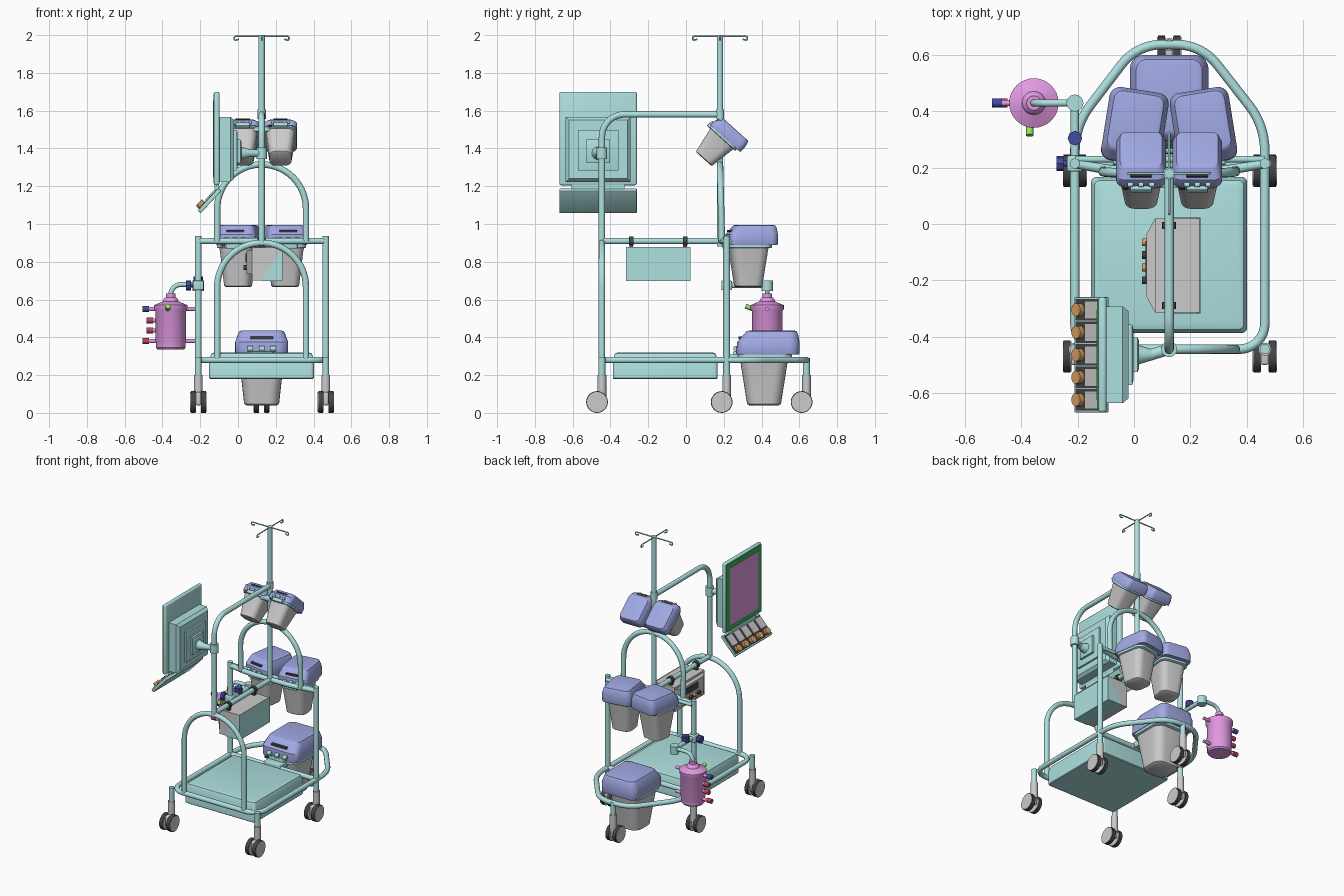
import bpy, bmesh, math
from math import sin, cos, pi, radians
from mathutils import Vector, Matrix, Euler

if "Cube" in bpy.data.objects:
    bpy.data.objects.remove(bpy.data.objects["Cube"])

def material(name, *rgb):
    m = bpy.data.materials.new(name)
    m.diffuse_color = (*rgb, 1)
    m.use_nodes = True
    m.node_tree.nodes["Principled BSDF"].inputs["Base Color"].default_value = m.diffuse_color
    return m

TEAL = material("teal", .42, .75, .74)
BLUE = material("blue", .36, .40, .78)
PINK = material("magenta", .76, .32, .76)
GREEN = material("green", .05, .45, .1)
LIME = material("lime", .3, .8, .1)
NAVY = material("navy", .06, .07, .35)
RED = material("red", .5, .05, .12)
ORANGE = material("orange", .7, .35, .12)
BLACK = material("black", .06, .06, .06)
GREY = None
CX = .125
I = Matrix.Identity(4)

def finish(name, bm, mat, M=I):
    bmesh.ops.recalc_face_normals(bm, faces=bm.faces)
    me = bpy.data.meshes.new(name)
    bm.to_mesh(me)
    bm.free()
    o = bpy.data.objects.new(name, me)
    o.matrix_world = M
    if mat:
        me.materials.append(mat)
    bpy.context.collection.objects.link(o)
    return o

def box(name, lo, hi, mat=None, bevel=0, M=I):
    bm = bmesh.new()
    bmesh.ops.create_cube(bm, size=1)
    lo, hi = Vector(lo), Vector(hi)
    for v in bm.verts:
        v.co = Vector([(a + b) / 2 + c * (b - a) for a, b, c in zip(lo, hi, v.co)])
    if bevel:
        bmesh.ops.bevel(bm, geom=bm.edges[:], offset=bevel, segments=3, profile=.5, affect='EDGES')
    return finish(name, bm, mat, M)

def cyl(name, p, q, r, mat=None, r2=None, n=24, M=I):
    p, q = Vector(p), Vector(q)
    bm = bmesh.new()
    bmesh.ops.create_cone(bm, cap_ends=True, segments=n, radius1=r, radius2=r if r2 is None else r2, depth=(q - p).length)
    bm.transform(Matrix.Translation((p + q) / 2) @ (q - p).to_track_quat('Z', 'Y').to_matrix().to_4x4())
    return finish(name, bm, mat, M)

def loft(name, rings, mat=None, M=I):
    """Skin a list of closed point rings and cap both ends."""
    bm = bmesh.new()
    vs = [[bm.verts.new(p) for p in ring] for ring in rings]
    n = len(vs[0])
    for a, b in zip(vs, vs[1:]):
        for i in range(n):
            bm.faces.new((a[i], a[(i + 1) % n], b[(i + 1) % n], b[i]))
    bm.faces.new(vs[0][::-1])
    bm.faces.new(vs[-1])
    return finish(name, bm, mat, M)

def rrect(z, w, d, r, cy=0, n=5):
    out = []
    for k, (sx, sy) in enumerate([(1, 1), (-1, 1), (-1, -1), (1, -1)]):
        for i in range(n + 1):
            a = pi / 2 * (k + i / n)
            out.append((sx * (w / 2 - r) + r * cos(a), cy + sy * (d / 2 - r) + r * sin(a), z))
    return out

def lathe(name, prof, loc, mat, n=32):
    return loft(name, [[(r * cos(2 * pi * i / n), r * sin(2 * pi * i / n), z) for i in range(n)]
                       for r, z in prof], mat, Matrix.Translation(loc))

def tube(name, pts, r=.017, d=.05, mat=TEAL, cyclic=False, n=8):
    """Round tube along a path whose corners are rounded by d."""
    pts = [Vector(p) for p in pts]
    path = []
    for i, p in enumerate(pts):
        if not cyclic and i in (0, len(pts) - 1):
            path.append(p)
            continue
        u = (pts[i - 1] - p).normalized()
        v = (pts[(i + 1) % len(pts)] - p).normalized()
        w = cos((pi - u.angle(v)) / 2)
        for k in range(n + 1):
            t = k / n
            b = ((1 - t) ** 2, 2 * t * (1 - t) * w, t * t)
            path.append(((p + u * d) * b[0] + p * b[1] + (p + v * d) * b[2]) / sum(b))
    cu = bpy.data.curves.new(name, 'CURVE')
    cu.dimensions = '3D'
    cu.bevel_depth, cu.bevel_resolution, cu.use_fill_caps = r, 4, True
    s = cu.splines.new('POLY')
    s.points.add(len(path) - 1)
    for pt, co in zip(s.points, path):
        pt.co = (*co, 1)
    s.use_cyclic_u = cyclic
    tmp = bpy.data.objects.new(name + "_path", cu)
    me = bpy.data.meshes.new_from_object(tmp)
    bpy.data.objects.remove(tmp)
    me.materials.clear()
    me.materials.append(mat)
    o = bpy.data.objects.new(name, me)
    bpy.context.collection.objects.link(o)
    return o

# Frame: base loop, posts, hoops, bars and mast
L, R, F, B = -.21, .465, -.445, .215
tube("base_loop", [(L, F, .28), (R, F, .28), (R, .35, .28), (.24, .638, .28), (.01, .638, .28), (L, .35, .28)], d=.09, cyclic=True)
tube("base_crossbar", [(L, B, .28), (R, B, .28)])
for side, x in (("left", L), ("right", R)):
    cyl(side + "_rear_post", (x, B, .2), (x, B, .937), .018, TEAL)
    cyl(side + "_front_stub", (x, F, .2), (x, F, .297), .018, TEAL)
cyl("tail_stub", (CX, .638, .2), (CX, .638, .29), .018, TEAL)
tube("front_hoop", [(-.11, F, .28), (-.11, F, .9), (.36, F, .9), (.36, F, .28)], d=.234, n=14)
tube("rear_hoop", [(-.11, .19, .91), (-.11, .18, 1.315), (.36, .18, 1.315), (.36, .19, .91)], d=.234, n=14)
tube("rear_bowed_bar", [(L, B, .91), (-.05, .185, .91), (.3, .185, .91), (R, B, .91)], d=.08)
tube("rear_straight_bar", [(L, .23, .91), (R, .23, .91)], r=.012)
tube("centre_bar", [(CX, F, .91), (CX, .19, .91)])
tube("mast", [(CX, F, .89), (CX, F, 1.58), (CX, .18, 1.58)], d=.12, n=12)
cyl("drip_pole", (CX, .18, .88), (CX, .18, 2), .017, TEAL)
cyl("pole_collar", (CX, .18, 1.555), (CX, .18, 1.605), .022, TEAL)
for i in range(4):
    c, s = round(cos(i * pi / 2)), round(sin(i * pi / 2))
    tube("hook_%d" % i, [(CX + c * a, .18 + s * a, z) for a, z in ((0, 1.993), (.145, 1.993), (.145, 1.972), (.12, 1.978))], r=.004, d=.008)

# Casters
for name, x, y in (("front_left", L, F), ("front_right", R, F), ("rear_left", L, B), ("rear_right", R, B), ("tail", CX, .638)):
    wy = y - .026
    cyl(name + "_caster_stem", (x, y, .08), (x, y, .2), .023)
    box(name + "_caster_fork", (x - .014, wy - .03, .04), (x + .014, y + .015, .11), None, .008)
    for s in (-1, 1):
        cyl(name + "_tyre", (x + s * .015, wy, .0575), (x + s * .04, wy, .0575), .0575, BLACK, n=32)
        cyl(name + "_hub", (x + s * .013, wy, .0575), (x + s * .043, wy, .0575), .053, n=32)

# Base equipment case
loft("base_case", [rrect(z, w, w, .02) for z, w in ((.18, .545), (.185, .555), (.285, .555), (.315, .53), (.32, .50))],
     TEAL, Matrix.Translation((CX, -.11, 0)))

# Lidded bins
def lidded_bin(name, loc, s, tilt=0, turn=0):
    M = Matrix.Translation(loc) @ Euler((radians(tilt), 0, radians(turn))).to_matrix().to_4x4() @ Matrix.Diagonal((*s, 1))
    loft(name + "_body", [rrect(z, w, d, r, -.02) for z, w, d, r in
         ((-.27, .16, .155, .05), (-.262, .185, .18, .055), (-.04, .235, .25, .06), (0, .25, .265, .06))], GREY, M)
    loft(name + "_rim", [rrect(z, w, w + .02, .06, -.015) for z, w in ((-.022, .255), (-.018, .268), (.004, .268))], TEAL, M)
    loft(name + "_lid", [rrect(z, w, d, r, cy) for z, w, d, r, cy in
         ((0, .275, .33, .05, 0), (.008, .28, .335, .05, 0), (.065, .28, .33, .05, .003), (.108, .25, .285, .045, .018),
          (.122, .235, .265, .04, .02), (.125, .215, .245, .035, .02))], BLUE, M)
    box(name + "_lid_slot", (-.06, -.155, .082), (.06, -.12, .094), BLACK, M=M)
    box(name + "_bracket", (-.06, -.185, -.025), (.06, -.13, .015), TEAL, .005, M)
    for x in (-.06, 0, .06):
        cyl(name + "_hinge", (x - .015, -.168, .03), (x + .015, -.168, .03), .015, TEAL, n=12, M=M)
    box(name + "_latch", (-.1, -.172, -.012), (-.07, -.14, .004), BLACK, M=M)

lidded_bin("lower_bin", (CX, .433, .31), (1, 1, 1))
for side, s in (("left", -1), ("right", 1)):
    lidded_bin(side + "_middle_bin", (CX + s * .122, .345, .89), (.76, .79, .83), turn=s * 9)
    lidded_bin(side + "_small_bin", (CX + s * .1, .208, 1.452), (.63, .64, .58), tilt=-42)
box("small_bin_bracket", (.03, .13, 1.49), (.22, .19, 1.515), TEAL, .006)
box("lower_bin_mount", (.06, .2, .27), (.19, .29, .31), TEAL, .006)

# Hanging control box with teal wedge, knobs and clamps
def prism(name, prof, y0, y1, mat):
    return loft(name, [[(x, y, z) for x, z in prof] for y in (y0, y1)], mat)
box("control_box", (.075, -.315, .702), (.232, .02, .875))
loft("control_panel", [[(x, y, z) for y, z in ((a, .735), (b, .735), (b, .86), (a, .86))]
     for x, a, b in ((.075, -.315, .02), (.045, -.26, -.035))])
prism("control_box_wedge", ((CX, .699), (.236, .699), (.236, .877)), -.318, .023, TEAL)
for i in range(4):
    y = -.2 + i * .045
    cyl("control_knob", (.045, y, .77), (.028, y, .77), .014, ORANGE if i % 2 else BLACK, n=16)
box("control_screen", (.041, -.2, .8), (.046, -.06, .845), BLACK)
for y in (-.29, -.005):
    cyl("box_clamp", (CX, y - .012, .91), (CX, y + .012, .91), .025, BLACK)
    box("box_hanger", (CX - .015, y - .01, .87), (CX + .015, y + .01, .9), BLACK)

# Monitor with stepped back, facing left
YM = -.465
box("monitor_slab", (-.127, YM - .205, 1.205), (-.098, YM + .205, 1.70), TEAL, .01)
box("screen_frame", (-.131, YM - .195, 1.215), (-.12, YM + .195, 1.69), GREEN)
box("screen", (-.133, YM - .16, 1.25), (-.12, YM + .16, 1.655), PINK)
def step(name, x0, x1, h0, h1, c):
    loft(name, [[(x, YM + a * h, c + b * h) for a, b in ((-1, -1), (1, -1), (1, 1), (-1, 1))]
                for x, h in ((x0, h0), ((x0 + 3 * x1) / 4, h0), (x1, h1))], TEAL)
step("monitor_housing", -.1, -.02, .172, .155, 1.395)
step("monitor_back_step", -.02, -.002, .107, .09, 1.39)
step("monitor_mount_plate", -.003, .018, .062, .05, 1.385)
cyl("monitor_arm", (.015, YM, 1.375), (.07, YM, 1.375), .035, TEAL, .018)
cyl("monitor_arm_link", (.06, YM, 1.375), (CX, F, 1.375), .02, TEAL)
cyl("monitor_arm_collar", (CX, F, 1.345), (CX, F, 1.405), .028, TEAL)
box("tray_hinge", (-.125, YM - .14, 1.175), (-.1, YM + .14, 1.21), TEAL)

# Sloped key tray
T = Matrix.Translation((-.153, YM, 1.125)) @ Matrix.Rotation(radians(-47), 4, 'Y')
box("key_tray", (-.08, -.205, -.014), (.08, .205, .008), TEAL, .004, T)
for i in range(5):
    y = (i - 2) * .08
    box("key_bezel", (-.07, y - .038, 0), (.07, y + .038, .011), BLACK, M=T)
    box("key", (-.015, y - .032, .005), (.062, y + .032, .018), M=T)
    cyl("key_knob", (-.045, y, .005), (-.045, y, .032), .023, ORANGE, n=20, M=T)

# Suction canister with ports
XC, YC = -.356, .43
lathe("canister", ((.07, .335), (.078, .345), (.078, .375), (.082, .385), (.08, .535), (.088, .55), (.088, .57),
                   (.07, .578), (.042, .59), (.036, .605), (.026, .612), (.026, .632)), (XC, YC, 0), PINK)
for z, end, m in ((.55, -.505, NAVY), (.49, -.485, RED), (.437, -.485, RED), (.38, -.505, RED)):
    cyl("port", (XC, YC, z), (end + .03, YC, z), .011, PINK, n=16)
    cyl("port_cap", (end + .035, YC, z), (end, YC, z), .016, m, n=12)
for z in (.55, .38):
    cyl("side_port", (XC, YC, z), (-.225, YC, z), .011, PINK, n=16)
cyl("green_spout", (XC - .015, YC - .06, .545), (XC - .015, YC - .115, .565), .013, LIME, n=16)

# Canister arm on the left rear post
tube("canister_arm", [(XC, YC, .62), (XC, YC, .68), (L, YC, .68)], r=.013, d=.055)
cyl("arm_joint", (L, YC, .645), (L, YC, .70), .03, TEAL)
tube("arm_link", [(L, YC, .675), (L, B, .675)], r=.015)
box("post_clamp", (L - .028, B - .028, .65), (L + .028, B + .028, .70), TEAL, .006)
cyl("clamp_screw", (L, B, .675), (-.25, B, .675), .01, NAVY, n=12)
cyl("clamp_knob", (-.25, B, .675), (-.275, B, .675), .027, NAVY, n=8)
cyl("link_knob", (L, .305, .68), (L, .305, .722), .026, NAVY, n=8)

# Smooth shading with sharp edges kept
bpy.ops.object.select_all(action='SELECT')
bpy.context.view_layer.objects.active = bpy.context.selected_objects[0]
bpy.ops.object.shade_smooth_by_angle(angle=radians(35))
